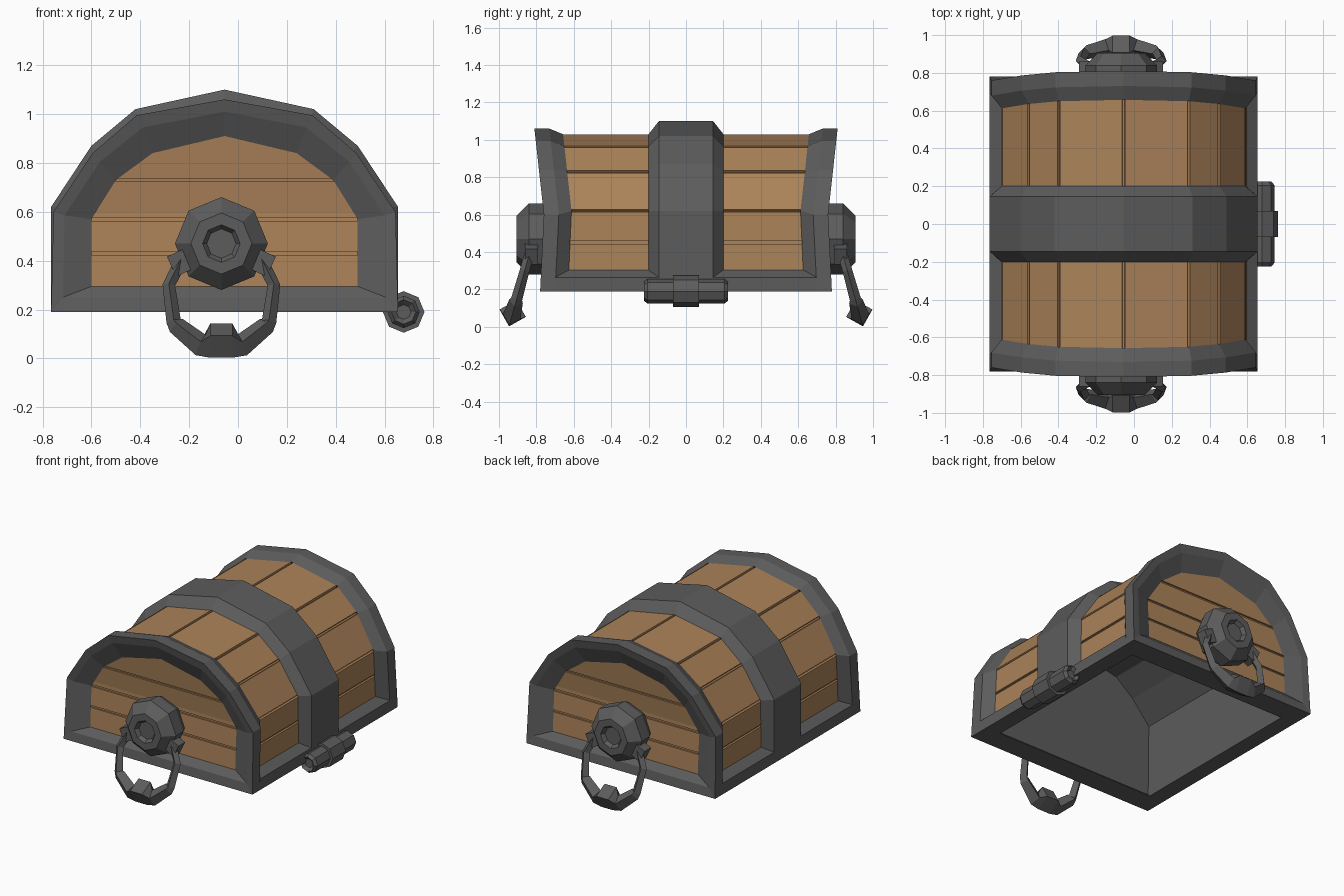
import bpy, bmesh, math
from mathutils import Vector, Matrix

if "Cube" in bpy.data.objects:
    bpy.data.objects.remove(bpy.data.objects["Cube"])

CX = -0.055  # centre of the arch in x


def material(name, col):
    m = bpy.data.materials.new(name)
    m.diffuse_color = (*col, 1)
    m.use_nodes = True
    m.node_tree.nodes["Principled BSDF"].inputs["Base Color"].default_value = m.diffuse_color
    return m


IRON = material("dark iron", (0.108, 0.108, 0.108))
WOOD = material("brown wood", (0.41, 0.225, 0.10))

# Half profiles (half width, height), bottom to crown
FRAME = [(.71, .19), (.70, .60), (.54, .84), (.36, .995), (0, 1.06)]
BAND = [(.71, .19), (.71, .62), (.545, .87), (.365, 1.02), (0, 1.10)]
PLANK = [(.65, .19), (.645, .62), (.505, .83), (.345, .965), (0, 1.03)]
FACE = [(.66, .25), (.655, .585), (.51, .805), (.335, .945), (0, 1.01)]
OPENING = [(.545, .295), (.545, .57), (.445, .73), (.295, .84), (0, .91)]
CAVITY = [(.60, .19), (.57, .66), (.43, .80), (.29, .90), (0, .955)]


def full(half):
    return half + [(-x, z) for x, z in half[-2::-1]]


def flare(z):
    # chest ends pinch in at the shoulder and lean out at the crown
    return -.05 * (z - .19) if z < .6 else -.02 + .11 * (z - .6)


def taper(z):
    # lining narrows upwards
    return -.09 * (z - .19)


def finish(bm, name, mat, flip=False):
    bmesh.ops.recalc_face_normals(bm, faces=bm.faces[:])
    if flip:
        bmesh.ops.reverse_faces(bm, faces=bm.faces[:])
    me = bpy.data.meshes.new(name)
    bm.to_mesh(me)
    bm.free()
    me.materials.append(mat)
    ob = bpy.data.objects.new(name, me)
    bpy.context.collection.objects.link(ob)
    return ob


def loft(bm, loops, ring=False, closed=False, cap_loops=False, cap_ends=False):
    g = [[bm.verts.new(p) for p in lp] for lp in loops]
    n, m = len(g), len(g[0])
    for i in range(n if ring else n - 1):
        for j in range(m if closed else m - 1):
            a, b = (i + 1) % n, (j + 1) % m
            bm.faces.new((g[i][j], g[i][b], g[a][b], g[a][j]))
    if cap_loops:
        bm.faces.new(g[0])
        bm.faces.new(g[-1])
    if cap_ends:
        bm.faces.new([r[0] for r in g])
        bm.faces.new([r[-1] for r in g])


def arch(half, y, s=1, lean=None):
    return [Vector((CX + x, s * (y + (lean(z) if lean else 0)), z)) for x, z in full(half)]


def lathe(name, profile, centre, sides=8):
    # profile of (radius, y) spun around an axis along y
    bm = bmesh.new()
    loops = [[(centre[0] + r * math.sin(math.tau * k / sides), y,
               centre[1] + r * math.cos(math.tau * k / sides))
              for k in range(sides)] for r, y in profile]
    loft(bm, loops, closed=True, cap_loops=True)
    return finish(bm, name, IRON)


def half_width(z):
    for (x0, z0), (x1, z1) in zip(PLANK, PLANK[1:]):
        if z0 <= z <= z1:
            return x0 + (x1 - x0) * (z - z0) / (z1 - z0)
    return 0


# Hollow inside
bm = bmesh.new()
loft(bm, [arch(CAVITY, .645, -1, taper), arch(CAVITY, .645, 1, taper)], cap_loops=True)
finish(bm, "inner_lining", IRON, flip=True)

# Wooden backing seen at the bottom of the grooves
bm = bmesh.new()
back = [(x - .014 if x else 0, z - .014) for x, z in PLANK]
back[0] = (back[0][0], .25)
loft(bm, [arch(back, -.66), arch(back, .66)])
finish(bm, "groove_backing", WOOD)

# Curved planks, one per profile segment, with gaps between
bm = bmesh.new()
seam = [(.65, .25), (.6475, .45)] + PLANK[1:]
for side in (-1, 1):
    for p, q in zip(seam, seam[1:]):
        a, b = Vector((p[0], p[1])), Vector((q[0], q[1]))
        t = (b - a).normalized()
        nrm = Vector((t.y, -t.x))
        a, b = a + t * .008, b - t * .008
        quad = [a, b, b - nrm * .025, a - nrm * .025]
        loft(bm, [[(CX + side * v.x, y, v.y) for v in quad] for y in (-.66, .66)],
             closed=True, cap_loops=True)
finish(bm, "roof_planks", WOOD)

# Side sills
for side, label in ((-1, "left"), (1, "right")):
    bm = bmesh.new()
    sec = [(.60, .19), (.71, .19), (.71, .265), (.64, .31), (.60, .31)]
    loft(bm, [[(CX + side * x, y, z) for x, z in sec] for y in (-.7, .7)],
         closed=True, cap_loops=True)
    finish(bm, label + "_sill", IRON)

# Centre band
bm = bmesh.new()
loft(bm, [arch(PLANK, -.2), arch(BAND, -.145), arch(BAND, .145), arch(PLANK, .2)],
     ring=True, cap_ends=True)
finish(bm, "centre_band", IRON)

# Both ends: frame, planks, boss and ring handle
for s, label in ((-1, "front"), (1, "back")):
    bm = bmesh.new()
    loft(bm, [arch(PLANK, .63, s, flare), arch(FRAME, .70, s, flare), arch(FRAME, .78, s, flare),
              arch(FACE, .774, s, flare), arch(OPENING, .735, s, flare)], ring=True, closed=True)
    finish(bm, label + "_frame", IRON)

    # End boards, with a recessed strip behind to close the grooves
    bm = bmesh.new()
    cuts = [.25, .43, .57, .73, .96]
    boards = [(a + .007, b - .007, .70, .732) for a, b in zip(cuts, cuts[1:])]
    boards += [(.26, .6, .69, .720), (.6, .95, .69, .720)]
    for z0, z1, y0, y1 in boards:
        zs = [z0] + [z for z in (.6, .83) if z0 < z < z1] + [z1]
        edge = [(half_width(z) - .07, z) for z in zs]
        for (xa, za), (xb, zb) in zip(edge, edge[1:]):
            poly = [(xa, za), (xb, zb), (-xb, zb), (-xa, za)]
            loft(bm, [[(CX + x, s * (y + flare(z)), z) for x, z in poly] for y in (y0, y1)],
                 closed=True, cap_loops=True)
    finish(bm, label + "_planks", WOOD)

    lathe(label + "_handle_boss",
          [(.16, s * .70), (.19, s * .76), (.19, s * .84), (.125, s * .905),
           (.077, s * .905), (.06, s * .88)], (CX - .013, .47))

    # Tapered diamond-section ring hanging from the boss
    def hang(z):
        return s * (.835 + (.40 - z) * .28)
    arm = [(.165, .40, .026), (.215, .30, .026), (.195, .15, .03), (.185, .135, .038),
           (.085, .055, .048), (.045, .073, .073)]
    path = [(Vector((CX - .013 + x, hang(z), z)), r)
            for x, z, r in arm + [(-x, z, r) for x, z, r in arm[::-1]]]
    nrm = Vector((0, s, .28)).normalized()
    loops = []
    for i, (p, r) in enumerate(path):
        t = (path[min(i + 1, len(path) - 1)][0] - path[max(i - 1, 0)][0]).normalized()
        if .05 > abs(p.x - CX + .013):
            t = Vector((-1, 0, 0))
        m = t.cross(nrm)
        loops.append([p + nrm * r, p + m * r, p - nrm * r, p - m * r])
    bm = bmesh.new()
    loft(bm, loops, closed=True, cap_loops=True)
    finish(bm, label + "_handle_ring", IRON)

    # Lugs joining ring and boss
    bm = bmesh.new()
    for side in (-1, 1):
        mat = (Matrix.Translation((CX - .013 + side * .172, s * .825, .39))
               @ Matrix.Rotation(side * math.radians(25), 4, 'Y')
               @ Matrix.Diagonal((.07, .07, .09, 1)))
        bmesh.ops.create_cube(bm, size=1, matrix=mat)
    finish(bm, label + "_handle_lugs", IRON)

# Hinge pin on the right side, a wide collar over a thinner bar
lathe("hinge_pin", [(.03, -.205), (.05, -.225), (.066, -.205), (.066, -.07), (.085, -.07),
                    (.085, .07), (.066, .07), (.066, .205), (.05, .225), (.03, .205)],
      (.678, .19))
